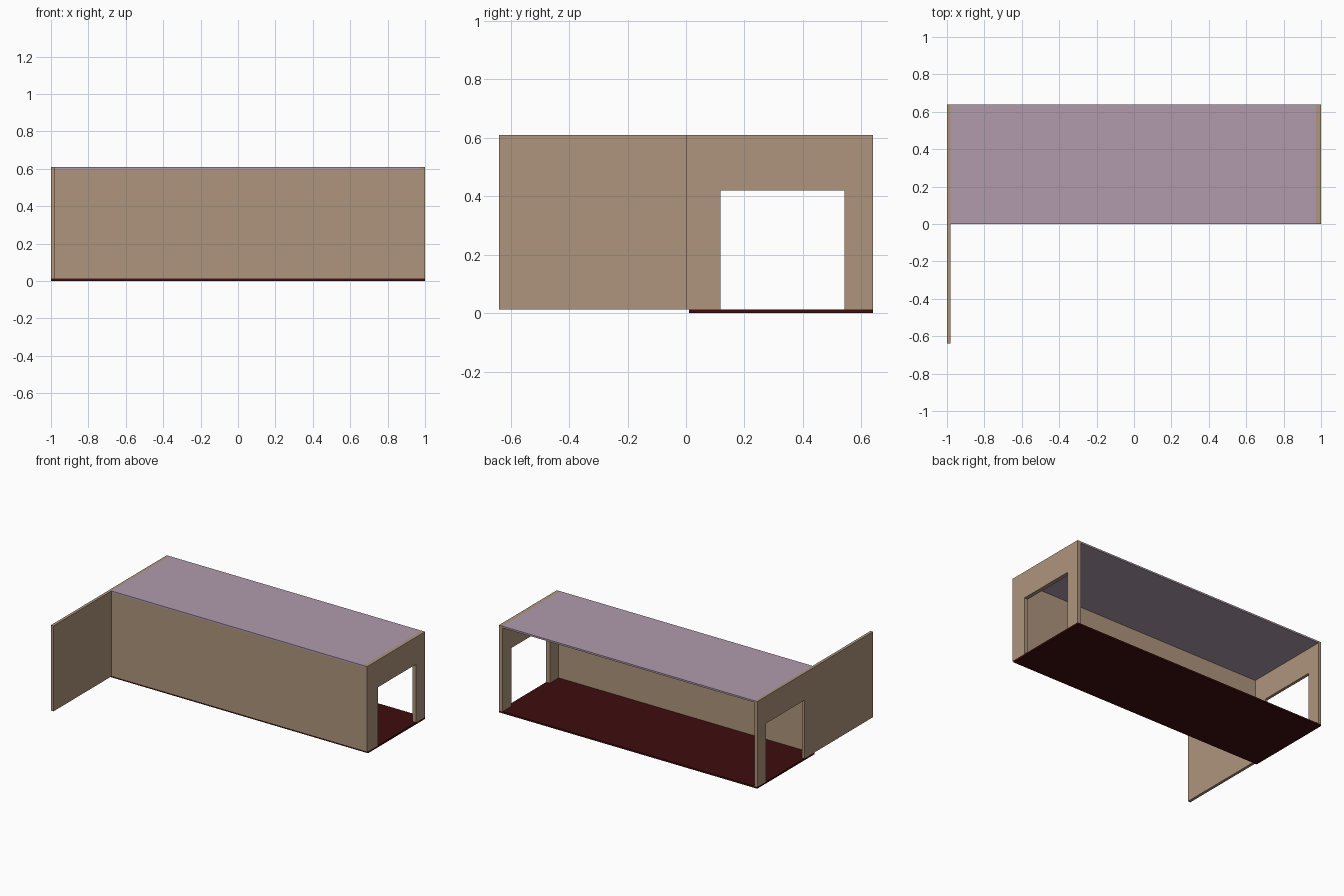
import bpy, bmesh

if "Cube" in bpy.data.objects:
    bpy.data.objects.remove(bpy.data.objects["Cube"])


def material(name, rgb):
    m = bpy.data.materials.new(name)
    m.diffuse_color = (*rgb, 1)
    m.use_nodes = True
    m.node_tree.nodes["Principled BSDF"].inputs["Base Color"].default_value = m.diffuse_color
    return m


TAN = material("tan_plaster", (0.42, 0.30, 0.205))
RED = material("dark_red_floor", (0.05, 0.004, 0.004))
MAUVE = material("mauve_roof", (0.44, 0.33, 0.42))


def extruded(name, profile, axis, lo, hi, mat):
    """Extrude a closed 2D profile along x (yz profile) or z (xy profile)."""
    def point(a, b):
        return (lo, a, b) if axis == 'x' else (a, b, lo)
    bm = bmesh.new()
    face = bm.faces.new([bm.verts.new(point(a, b)) for a, b in profile])
    ext = bmesh.ops.extrude_face_region(bm, geom=[face])
    d = hi - lo
    bmesh.ops.translate(bm, vec=(d, 0, 0) if axis == 'x' else (0, 0, d),
                        verts=[v for v in ext["geom"] if isinstance(v, bmesh.types.BMVert)])
    bmesh.ops.recalc_face_normals(bm, faces=bm.faces)
    mesh = bpy.data.meshes.new(name)
    bm.to_mesh(mesh)
    bm.free()
    mesh.materials.append(mat)
    ob = bpy.data.objects.new(name, mesh)
    bpy.context.collection.objects.link(ob)
    return ob


def rect(a0, a1, b0, b1):
    return [(a0, b0), (a1, b0), (a1, b1), (a0, b1)]


FLOOR, TOP, DEPTH = 0.012, 0.61, 0.64
DOOR0, DOOR1, DOOR_TOP = 0.118, 0.542, 0.42


def doorway_profile(y0):
    return [(y0, FLOOR), (DOOR0, FLOOR), (DOOR0, DOOR_TOP), (DOOR1, DOOR_TOP),
            (DOOR1, FLOOR), (DEPTH, FLOOR), (DEPTH, TOP), (y0, TOP)]


# Floor slab
extruded("floor", rect(-1, 1, 0.01, DEPTH), 'z', 0, FLOOR, RED)
# Left end wall with doorway, continuing forward as a wing wall
extruded("left_wall", doorway_profile(-DEPTH), 'x', -1, -0.98, TAN)
# Right end wall with doorway
extruded("right_wall", doorway_profile(0), 'x', 0.972, 1, TAN)
# Long front wall between the end walls, under the roof
extruded("front_wall", rect(-0.98, 0.972, 0, 0.02), 'z', FLOOR, 0.598, TAN)
# Roof panel
extruded("roof", rect(-0.98, 0.972, 0, DEPTH), 'z', 0.598, TOP, MAUVE)
